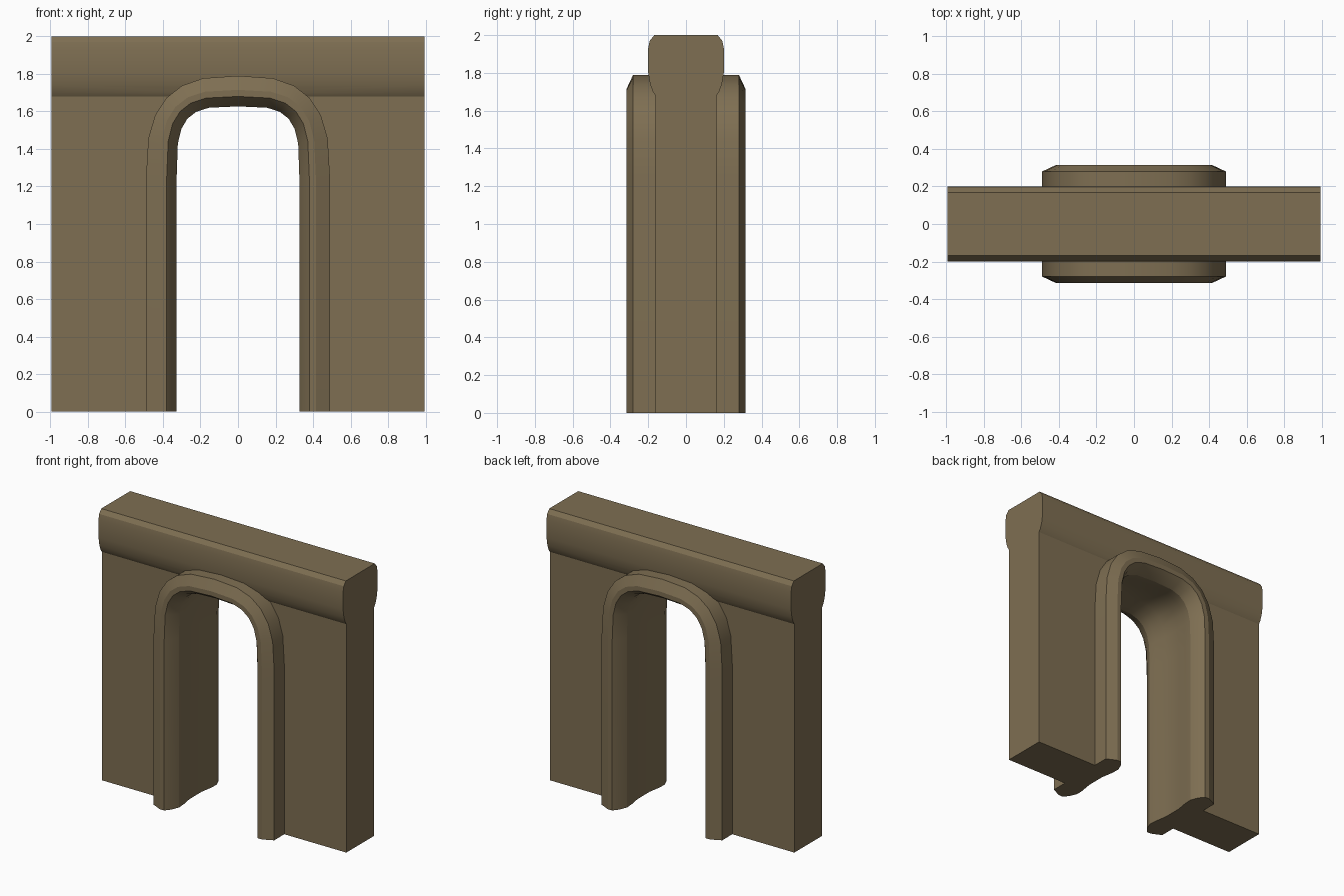
import bpy, bmesh, math

if "Cube" in bpy.data.objects:
    bpy.data.objects.remove(bpy.data.objects["Cube"])

stone = bpy.data.materials.new("brown_stone")
stone.diffuse_color = (0.21, 0.158, 0.085, 1)
stone.use_nodes = True
stone.node_tree.nodes["Principled BSDF"].inputs["Base Color"].default_value = stone.diffuse_color


def new_object(name, bm):
    bmesh.ops.recalc_face_normals(bm, faces=bm.faces)
    mesh = bpy.data.meshes.new(name)
    bm.to_mesh(mesh)
    bm.free()
    mesh.materials.append(stone)
    ob = bpy.data.objects.new(name, mesh)
    bpy.context.collection.objects.link(ob)
    return ob


def loft(name, rings):
    """Join closed rings of points with quads and cap both ends."""
    bm = bmesh.new()
    vs = [[bm.verts.new(p) for p in ring] for ring in rings]
    n = len(vs[0])
    for a, b in zip(vs, vs[1:]):
        for i in range(n):
            j = (i + 1) % n
            bm.faces.new((a[i], a[j], b[j], b[i]))
    bm.faces.new(vs[0])
    bm.faces.new(vs[-1])
    return new_object(name, bm)


def arch_path(a, base=0.0, steps=12):
    """Flattened arch outline of half width a, from left foot to right foot."""
    spring, top = 1.25, a + 1.30
    n = 2.8 + (0.49 - a) * 5
    pts = [(-a, base)]
    for k in range(steps + 1):
        t = math.pi * (1 - k / steps)
        c, s = math.cos(t), max(math.sin(t), 0)
        x = math.copysign(abs(c) ** (2 / n), c) * a if abs(c) > 1e-6 else 0
        z = spring + (top - spring) * (s ** (2 / n) if s > 1e-6 else 0)
        pts.append((x, z))
    return pts + [(a, base)]


def smooth(ob):
    bpy.ops.object.select_all(action='DESELECT')
    ob.select_set(True)
    bpy.context.view_layer.objects.active = ob
    bpy.ops.object.shade_smooth_by_angle(angle=math.radians(25))


# Wall with its thicker rounded coping, one profile run along x
half = [(0.162, 0), (0.162, 1.68), (0.175, 1.70), (0.19, 1.74), (0.2, 1.80),
        (0.2, 1.93), (0.192, 1.97), (0.168, 2.0)]
profile = half + [(-y, z) for y, z in reversed(half)]
wall = loft("wall", [[(x, y, z) for y, z in profile] for x in (-0.995, 0.995)])

# Doorway cut, hidden inside the thickness of the frame
outline = arch_path(0.42, base=-0.2)
cutter = loft("doorway_cutter", [[(x, y, z) for x, z in outline] for y in (-0.5, 0.5)])
cutter.hide_render = True
mod = wall.modifiers.new("doorway", 'BOOLEAN')
mod.operation = 'DIFFERENCE'
mod.solver = 'EXACT'
mod.object = cutter
bpy.context.view_layer.objects.active = wall
bpy.ops.object.modifier_apply(modifier=mod.name)
bpy.data.objects.remove(cutter)

# Arch frame: section given as (half width, depth), swept along the arch
side = [(0.49, 0.28), (0.415, 0.315), (0.38, 0.315), (0.35, 0.275),
        (0.327, 0.22), (0.33, 0.16), (0.345, 0.07)]
section = [(a, -y) for a, y in side] + [(a, y) for a, y in reversed(side)]
paths = [(arch_path(a), y) for a, y in section]
frame = loft("arch_frame", [[(p[k][0], y, p[k][1]) for p, y in paths]
                            for k in range(len(paths[0][0]))])

for ob in (wall, frame):
    smooth(ob)
